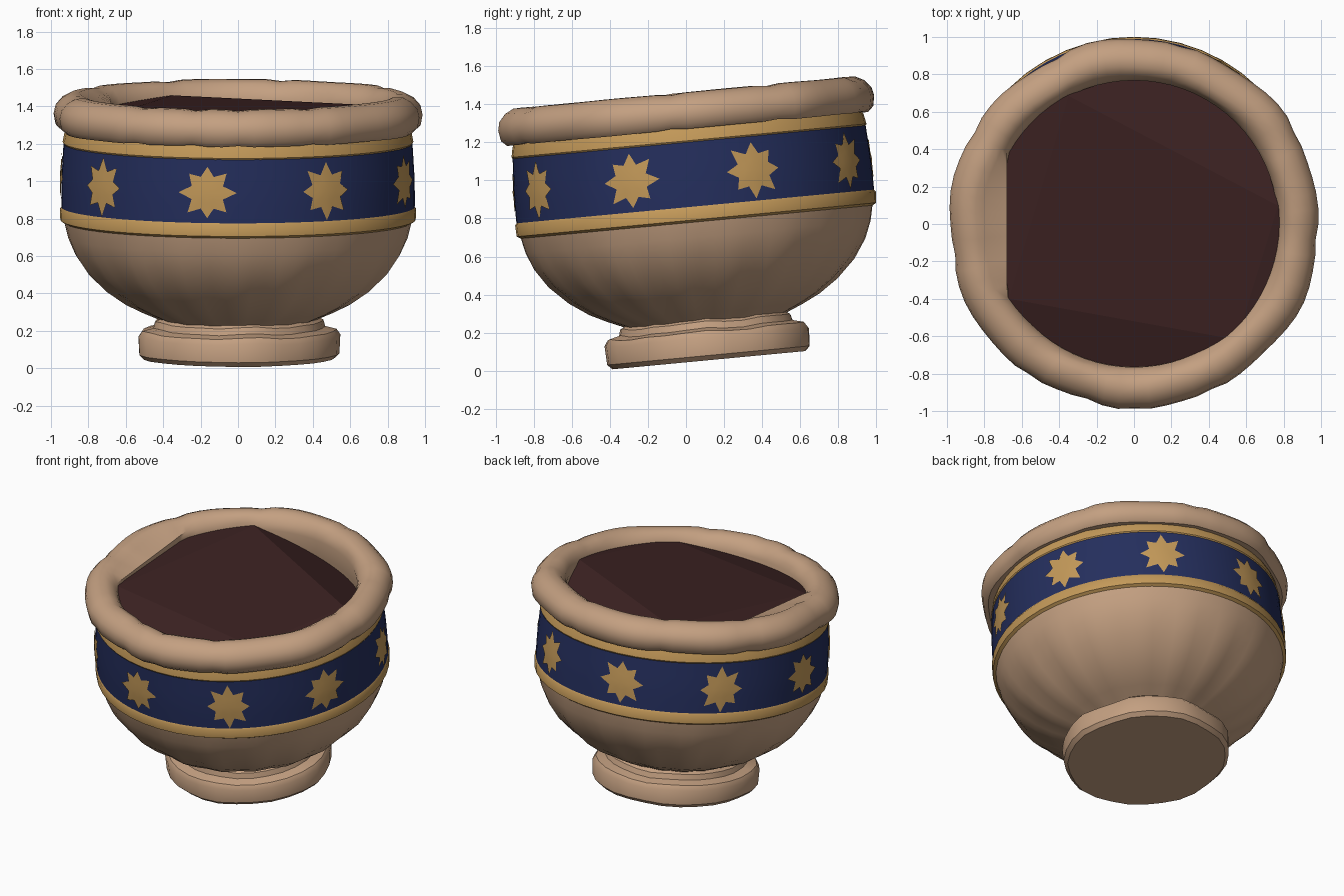
import bpy, bmesh
from math import sin, cos, pi, radians, hypot, atan2
from mathutils import Matrix, Vector

cube = bpy.data.objects.get("Cube")
if cube:
    bpy.data.objects.remove(cube)

# The whole pot leans forward, higher at the back
LEAN = Matrix.Translation((0, 0.125, 0.055)) @ Matrix.Rotation(radians(5.4), 4, "X")


def material(name, rgb):
    m = bpy.data.materials.new(name)
    m.use_nodes = True
    m.diffuse_color = (*rgb, 1)
    m.node_tree.nodes["Principled BSDF"].inputs["Base Color"].default_value = (*rgb, 1)
    return m


CLAY = material("clay", (0.55, 0.35, 0.22))
GOLD = material("gold paint", (0.55, 0.32, 0.10))
BLUE = material("blue glaze", (0.018, 0.028, 0.11))
SOIL = material("dark soil", (0.045, 0.016, 0.016))


def finish(name, bm, mat, smooth=True):
    mesh = bpy.data.meshes.new(name)
    bm.to_mesh(mesh)
    bm.free()
    mesh.materials.append(mat)
    obj = bpy.data.objects.new(name, mesh)
    bpy.context.collection.objects.link(obj)
    obj.matrix_world = LEAN
    if smooth:
        bpy.ops.object.select_all(action="DESELECT")
        obj.select_set(True)
        bpy.context.view_layer.objects.active = obj
        bpy.ops.object.shade_smooth_by_angle(angle=radians(40))
    return obj


def around(r, t, z):
    """Point at angle t, counted from the front towards the left side."""
    return Vector((r * sin(t), -r * cos(t), z))


def lathe(name, profile, mat, segs, shape=lambda r, z, t: (r, z)):
    bm = bmesh.new()
    rings = []
    for r, z in profile:
        ring = []
        for j in range(segs):
            t = 2 * pi * j / segs
            rr, zz = shape(r, z, t)
            ring.append(bm.verts.new(around(rr, t, zz)))
        rings.append(ring)
    for a, b in zip(rings, rings[1:]):
        for j in range(segs):
            k = (j + 1) % segs
            bm.faces.new((a[j], a[k], b[k], b[j]))
    bmesh.ops.remove_doubles(bm, verts=bm.verts, dist=0.0005)
    return finish(name, bm, mat)


# Foot: a worn, uneven disc with a narrow neck
def worn_foot(r, z, t):
    wear = 0.010 * sin(5 * t + 1) + 0.008 * sin(9 * t)
    return r * (1 + wear), z + (0.5 * wear if z > 0.1 else 0)


lathe("foot", [(0, 0), (0.51, 0), (0.535, 0.025), (0.54, 0.12), (0.52, 0.15),
               (0.46, 0.165), (0.45, 0.20), (0.42, 0.215), (0.40, 0.24)],
      CLAY, 28, worn_foot)


# Bowl: soft flutes that fade out towards the bands
def fluted(r, z, t):
    fade = max(0, min(1, (0.68 - z) / 0.3))
    return r * (1 + fade * (0.014 * cos(18 * t) + 0.006 * sin(7 * t))), z


lathe("bowl", [(0.40, 0.20), (0.44, 0.22), (0.51, 0.25), (0.60, 0.295), (0.70, 0.365),
               (0.80, 0.46), (0.87, 0.56), (0.91, 0.65), (0.93, 0.735)],
      CLAY, 72, fluted)


# Painted bands
lathe("lower_gold_band", [(0.93, 0.73), (0.95, 0.742), (0.953, 0.80), (0.94, 0.818)], GOLD, 48)


def band_radius(z):
    return 0.945 - 0.06 * max(0, z - 0.95)


lathe("blue_band", [(band_radius(z), z) for z in (0.812, 0.9, 0.98, 1.06, 1.152)], BLUE, 72)
lathe("upper_gold_band", [(0.93, 1.148), (0.938, 1.16), (0.928, 1.21), (0.91, 1.25)], GOLD, 48)


# Eight-pointed stars, curved thin plates on the blue band
def star(name, t0, points=8, outer=0.148, inner=0.092):
    bm = bmesh.new()

    def put(u, v, lift=0.008):
        z = 0.975 + v
        r = band_radius(z) + lift
        return bm.verts.new(around(r, t0 + u / r, z))

    middle = put(0, 0, 0.0095)
    core, edge = [], []
    for k in range(points * 2):
        a = pi * k / points + pi / 2
        reach = inner if k % 2 else outer * (1 + 0.08 * sin(2.3 * k + 5 * t0))
        core.append(put(0.055 * cos(a), 0.055 * sin(a)))
        edge.append(put(reach * cos(a), reach * sin(a), 0.006))
    for k in range(points * 2):
        n = (k + 1) % (points * 2)
        bm.faces.new((middle, core[k], core[n]))
        bm.faces.new((core[k], edge[k], edge[n], core[n]))
    finish(name, bm, GOLD)


for i in range(9):
    star(f"star_{i + 1}", radians(40 * i - 10))

# Rim: a thick lumpy ring with a few cracks and a leaning inner wall
RIM_SEGS = 72
CRACKS = {0, 5, 17, 24, 33, 41, 48, 56, 65, 69}


def worn_rim(r, z, t):
    lump = 0.007 * sin(6 * t + 1) + 0.006 * sin(11 * t + 2)
    if z > 1.2 and r > 0.8:
        shrink = 0.92 if round(t / (2 * pi) * RIM_SEGS) in CRACKS else 1
        r = 0.88 + (r - 0.88) * shrink + lump
        z = 1.31 + (z - 1.31) * (shrink + lump)
    if z < 1.37 and r < 0.79 and sin(t) < -0.5:
        r = min(r, 0.68 / -sin(t))
    return r, z


lathe("rim", [(0.90, 1.225), (0.95, 1.222), (0.98, 1.25), (0.99, 1.305), (0.98, 1.35),
              (0.945, 1.39), (0.90, 1.413), (0.85, 1.415), (0.81, 1.395), (0.785, 1.36),
              (0.77, 1.32), (0.775, 1.2), (0.78, 1.0)],
      CLAY, RIM_SEGS, worn_rim)

# Soil: a flat four-cornered top with sides falling away to the wall
bm = bmesh.new()
corners = [(-0.35, 0.69), (-0.67, -0.40), (0.55, -0.62), (0.77, 0.10)]
falls = [0.12, 0.22, 0.12, 0.55]
LEVEL = 1.345
top = [bm.verts.new((x, y, LEVEL)) for x, y in corners]
bm.faces.new(top)
for i, fall in enumerate(falls):
    (ax, ay), (bx, by) = corners[i], corners[(i + 1) % 4]
    length = hypot(bx - ax, by - ay)
    start = atan2(ay, ax)
    sweep = (atan2(by, bx) - start) % (2 * pi)
    arc = []
    for k in range(13):
        a = start + sweep * k / 12
        x, y = 0.79 * cos(a), 0.79 * sin(a)
        gap = ((y - ay) * (bx - ax) - (x - ax) * (by - ay)) / length
        arc.append(bm.verts.new((x, y, LEVEL - fall * abs(gap))))
    bm.faces.new([top[i]] + arc + [top[(i + 1) % 4]])
bmesh.ops.triangulate(bm, faces=bm.faces)
for f in bm.faces:
    f.normal_update()
    if f.normal.z < 0:
        f.normal_flip()
finish("soil", bm, SOIL, smooth=False)
